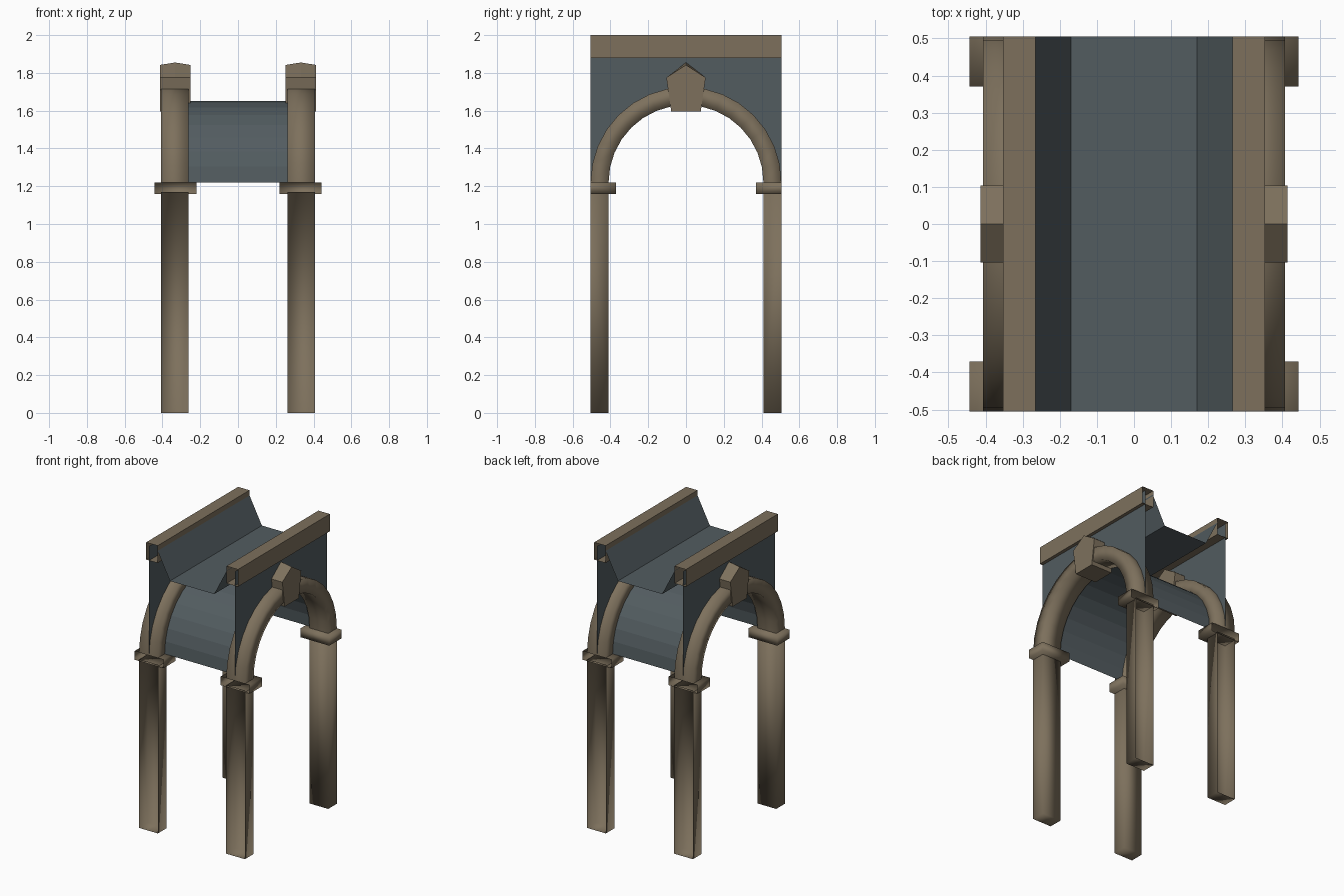
import bpy, bmesh, math

if "Cube" in bpy.data.objects:
    bpy.data.objects.remove(bpy.data.objects["Cube"])

L = 0.505          # half length of the bay (y)
SPRING = 1.22      # height where the arches start
N = 16             # arch segments


def material(name, rgb):
    m = bpy.data.materials.new(name)
    m.diffuse_color = (*rgb, 1)
    m.use_nodes = True
    m.node_tree.nodes["Principled BSDF"].inputs["Base Color"].default_value = m.diffuse_color
    return m


STONE = material("tan stone", (0.205, 0.163, 0.108))
SLATE = material("grey slate", (0.085, 0.107, 0.117))


def build(name, verts, faces, mat, smooth=False, fix=True):
    me = bpy.data.meshes.new(name)
    me.from_pydata(verts, [], faces)
    if fix:
        bm = bmesh.new()
        bm.from_mesh(me)
        bmesh.ops.recalc_face_normals(bm, faces=bm.faces)
        bm.to_mesh(me)
        bm.free()
    me.materials.append(mat)
    if smooth:
        me.polygons.foreach_set("use_smooth", [True] * len(me.polygons))
    ob = bpy.data.objects.new(name, me)
    bpy.context.collection.objects.link(ob)
    return ob


def open_box(name, x0, x1, y_in, y_out, z0, z1):
    """Box left open on the outer y side, where the next bay joins."""
    v = [(x, y, z) for z in (z0, z1)
         for x, y in ((x0, y_out), (x0, y_in), (x1, y_in), (x1, y_out))]
    f = [(0, 1, 5, 4), (1, 2, 6, 5), (2, 3, 7, 6), (0, 3, 2, 1), (4, 5, 6, 7)]
    return build(name, v, f, STONE, True)


def sheet(name, profile):
    """Extrude an (x, z) profile along the whole length."""
    n = len(profile)
    v = [(x, y, z) for y in (-L, L) for x, z in profile]
    f = [(i, i + 1, n + i + 1, n + i) for i in range(n - 1)]
    return v, f


def arc(r, i):
    a = math.pi * i / N
    return -r * math.cos(a), SPRING + r * math.sin(a)


for s, side in ((-1, "left"), (1, "right")):
    # posts and capitals
    for t, end in ((-1, "front"), (1, "back")):
        open_box(f"{end}_{side}_post", s * 0.263, s * 0.407, t * 0.41, t * L, 0, 1.17)
        open_box(f"{end}_{side}_capital", s * 0.22, s * 0.443, t * 0.37, t * L, 1.16, SPRING)

    # arch ring with rectangular section
    v, f = [], []
    for i in range(N + 1):
        for r, x in ((0.41, 0.263), (L, 0.263), (L, 0.407), (0.41, 0.407)):
            y, z = arc(r, i)
            v.append((s * x, y, z))
    for i in range(N):
        for k in range(4):
            a, b = 4 * i + k, 4 * i + (k + 1) % 4
            f.append((a, b, b + 4, a + 4))
    arch = build(f"{side}_arch", v, f, STONE, True)

    # keystone: pentagon prism with a slightly raised middle
    v = []
    for x, up in ((0.252, 0), (0.333, 0.013), (0.414, 0)):
        v += [(s * x, y, z) for y, z in ((-0.078, 1.595), (0.078, 1.595),
                                         (0.104, 1.775), (0, 1.842 + up), (-0.104, 1.775))]
    f = [tuple(range(5)), tuple(range(10, 15))]
    for j in (0, 5):
        f += [(j + k, j + (k + 1) % 5, j + 5 + (k + 1) % 5, j + 5 + k) for k in range(5)]
    build(f"{side}_keystone", v, f, STONE, False)

    # spandrel wall above the arch
    v, f = [], []
    for i in range(N + 1):
        y, z = arc(0.43, i)
        yt = max(-L, min(L, y * L / 0.43))
        v += [(s * 0.33, y, z), (s * 0.33, yt, 1.98)]
    v += [(s * 0.33, -L, SPRING), (s * 0.33, L, SPRING)]
    f = [(2 * i, 2 * i + 2, 2 * i + 3, 2 * i + 1) for i in range(N)]
    f += [(2 * N + 2, 0, 1), (2 * N, 2 * N + 3, 2 * N + 1)]
    if s < 0:
        f = [q[::-1] for q in f]
    build(f"{side}_wall", v, f, SLATE, False, False)

    # rail, a tube open at both ends
    v, f = sheet(f"{side}_rail", [(s * 0.265, 1.88), (s * 0.265, 2.0), (s * 0.353, 2.0),
                                  (s * 0.353, 1.88), (s * 0.265, 1.88)])
    if s < 0:
        f = [q[::-1] for q in f]
    build(f"{side}_rail", v, [q[::-1] for q in f], STONE, False, False)

# water trough: floor and two sloping sides
v, f = sheet("trough", [(-0.268, 1.97), (-0.17, 1.78), (0.17, 1.78), (0.268, 1.97)])
build("trough", v, f, SLATE, False, False)

# barrel vault between the arches
v, f = [], []
for i in range(N + 1):
    y, z = arc(0.43, i)
    v += [(-0.33, y, z), (0.33, y, z)]
f = [(2 * i, 2 * i + 2, 2 * i + 3, 2 * i + 1) for i in range(N)]
build("vault", v, f, SLATE, False, False)
